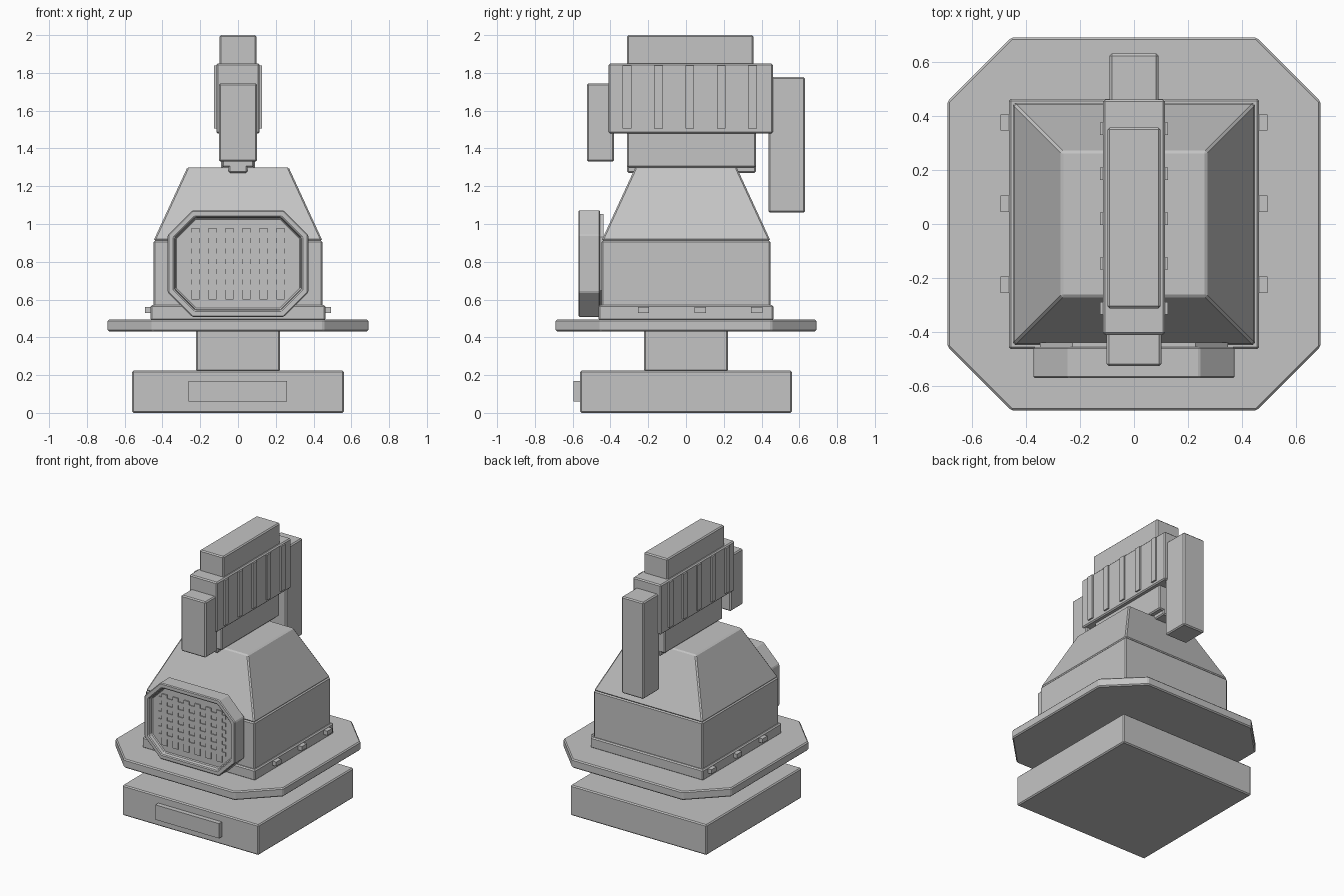
import bpy, bmesh

if "Cube" in bpy.data.objects:
    bpy.data.objects.remove(bpy.data.objects["Cube"])

grey = bpy.data.materials.new("grey")
grey.diffuse_color = (0.55, 0.55, 0.55, 1)
grey.use_nodes = True
grey.node_tree.nodes["Principled BSDF"].inputs["Base Color"].default_value = grey.diffuse_color


def finish(name, bm, bevel=0.008):
    bmesh.ops.recalc_face_normals(bm, faces=bm.faces)
    mesh = bpy.data.meshes.new(name)
    bm.to_mesh(mesh)
    bm.free()
    mesh.materials.append(grey)
    ob = bpy.data.objects.new(name, mesh)
    bpy.context.collection.objects.link(ob)
    if bevel:
        mod = ob.modifiers.new("edge", 'BEVEL')
        mod.width = bevel
        mod.segments = 1
        mod.limit_method = 'ANGLE'
        mod.angle_limit = 0.3
    return ob


def box(name, x, y, z, bevel=0.008, top=1.0):
    """Box from (min, max) pairs; top scales the upper face."""
    bm = bmesh.new()
    bmesh.ops.create_cube(bm, size=1)
    for v in bm.verts:
        s = top if v.co.z > 0 else 1.0
        v.co.x = (x[0] + x[1]) / 2 + v.co.x * s * (x[1] - x[0])
        v.co.y = (y[0] + y[1]) / 2 + v.co.y * s * (y[1] - y[0])
        v.co.z = z[0] if v.co.z < 0 else z[1]
    return finish(name, bm, bevel)


def octagon(w, h, c):
    """Rectangle outline (half sizes) with corners cut by c."""
    return [(-w + c, -h), (w - c, -h), (w, -h + c), (w, h - c),
            (w - c, h), (-w + c, h), (-w, h - c), (-w, -h + c)]


def prism(pts, place, a, b):
    """Extrude an outline from depth a to b; returns bmesh and the a cap."""
    bm = bmesh.new()
    lo = [bm.verts.new(place(u, v, a)) for u, v in pts]
    hi = [bm.verts.new(place(u, v, b)) for u, v in pts]
    cap = bm.faces.new(lo)
    bm.faces.new(hi[::-1])
    n = len(pts)
    for i in range(n):
        j = (i + 1) % n
        bm.faces.new((lo[i], hi[i], hi[j], lo[j]))
    bmesh.ops.recalc_face_normals(bm, faces=bm.faces)
    return bm, cap


# Base, its front plate and the column
box("base", (-.56, .56), (-.56, .56), (0, .225))
box("base_plate", (-.263, .26), (-.595, -.55), (.06, .17), 0)
box("column", (-.222, .222), (-.222, .222), (.22, .44))

# Octagonal deck
bm, _ = prism(octagon(.69, .69, .237), lambda u, v, d: (u, v, d), .43, .495)
finish("deck", bm)

# Housing with sloped roof
box("housing_trim", (-.463, .463), (-.463, .463), (.49, .57))
box("housing", (-.447, .447), (-.447, .447), (.56, .912))
box("roof", (-.447, .447), (-.447, .447), (.912, 1.30), top=.6)

# Small studs on both sides of the trim
for side in (-1, 1):
    for y in (-.225, .075, .375):
        x = sorted((side * .45, side * .493))
        box("trim_stud", x, (y - .03, y + .03), (.528, .56), 0)

# Framed front panel with a shallow recess
front = lambda u, v, d: (u, d, v + .79)
bm, cap = prism(octagon(.372, .282, .13), front, -.57, -.455)
bmesh.ops.inset_region(bm, faces=[cap], thickness=.038)
bmesh.ops.inset_region(bm, faces=[cap], thickness=.007)
for v in cap.verts:
    v.co.y += .035
finish("panel_frame", bm, .006)
bm, _ = prism(octagon(.348, .262, .12), front, -.46, -.438)
finish("panel_back", bm, 0)

# Grille of crossed bars inside the recess
for i in range(6):
    x = -.225 + i * .09
    box("grille_upright", (x - .022, x + .022), (-.543, -.53), (.60, .98), 0)
for i in range(6):
    z = .665 + i * .055
    box("grille_crossbar", (-.275, .275), (-.541, -.53), (z - .014, z + .014), 0)

# Neck under the head
box("neck_core", (-.05, .05), (-.312, .37), (1.27, 1.5))
box("neck", (-.085, .085), (-.312, .37), (1.30, 1.5))

# Head block, cap and ribs
box("head", (-.115, .115), (-.41, .46), (1.48, 1.85))
box("head_cap", (-.098, .098), (-.312, .357), (1.84, 2.0))
for side in (-1, 1):
    for i in range(5):
        y = -.312 + i * .166
        x = sorted((side * .11, side * .126))
        box("head_rib", x, (y - .023, y + .023), (1.505, 1.84), 0)

# Front and rear hanging arms
box("front_arm", (-.101, .101), (-.525, -.38), (1.33, 1.745))
box("rear_arm", (-.09, .09), (.437, .63), (1.06, 1.778))
